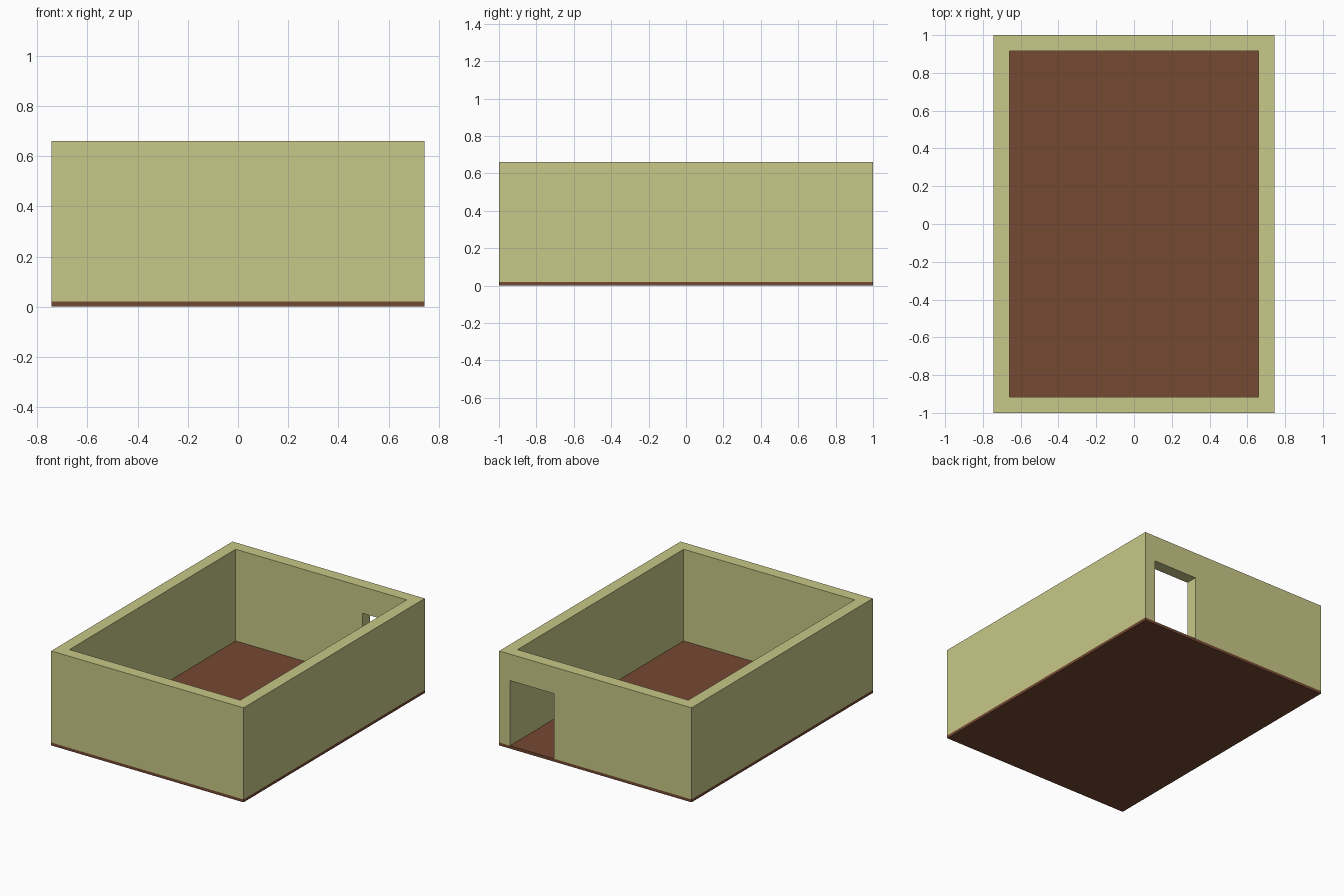
import bpy, bmesh
from mathutils import Vector

if "Cube" in bpy.data.objects:
    bpy.data.objects.remove(bpy.data.objects["Cube"])

X, Y, H = 0.743, 1.0, 0.66      # outer half-width, half-length, height
IX, IY = 0.66, 0.917            # inner half-width, half-length
FLOOR = 0.02
DOOR_X0, DOOR_TOP = 0.318, 0.475


def material(name, color):
    m = bpy.data.materials.new(name)
    m.diffuse_color = (*color, 1)
    m.use_nodes = True
    m.node_tree.nodes["Principled BSDF"].inputs["Base Color"].default_value = m.diffuse_color
    return m


def box(name, lo, hi, mat=None):
    lo, hi = Vector(lo), Vector(hi)
    bm = bmesh.new()
    bmesh.ops.create_cube(bm, size=1)
    for v in bm.verts:
        v.co = (lo + hi) / 2 + v.co * (hi - lo)
    mesh = bpy.data.meshes.new(name)
    bm.to_mesh(mesh)
    bm.free()
    ob = bpy.data.objects.new(name, mesh)
    bpy.context.collection.objects.link(ob)
    if mat:
        mesh.materials.append(mat)
    return ob


def cut(target, cutter):
    mod = target.modifiers.new(cutter.name, 'BOOLEAN')
    mod.operation = 'DIFFERENCE'
    mod.solver = 'EXACT'
    mod.object = cutter
    cutter.hide_render = True
    cutter.display_type = 'WIRE'
    bpy.context.view_layer.objects.active = target
    bpy.ops.object.modifier_apply(modifier=mod.name)
    bpy.data.objects.remove(cutter)


plaster = material("pale olive plaster", (0.578, 0.578, 0.246))
wood = material("brown floor", (0.178, 0.065, 0.032))

# Floor slab under the whole room
box("floor", (-X, -Y, 0), (X, Y, FLOOR), wood)

# Four walls, open at the top, with a doorway at the back right
walls = box("walls", (-X, -Y, FLOOR), (X, Y, H), plaster)
cut(walls, box("room_cutter", (-IX, -IY, -0.1), (IX, IY, H + 0.1)))
cut(walls, box("door_cutter", (DOOR_X0, IY - 0.1, -0.1), (IX, Y + 0.1, DOOR_TOP)))
